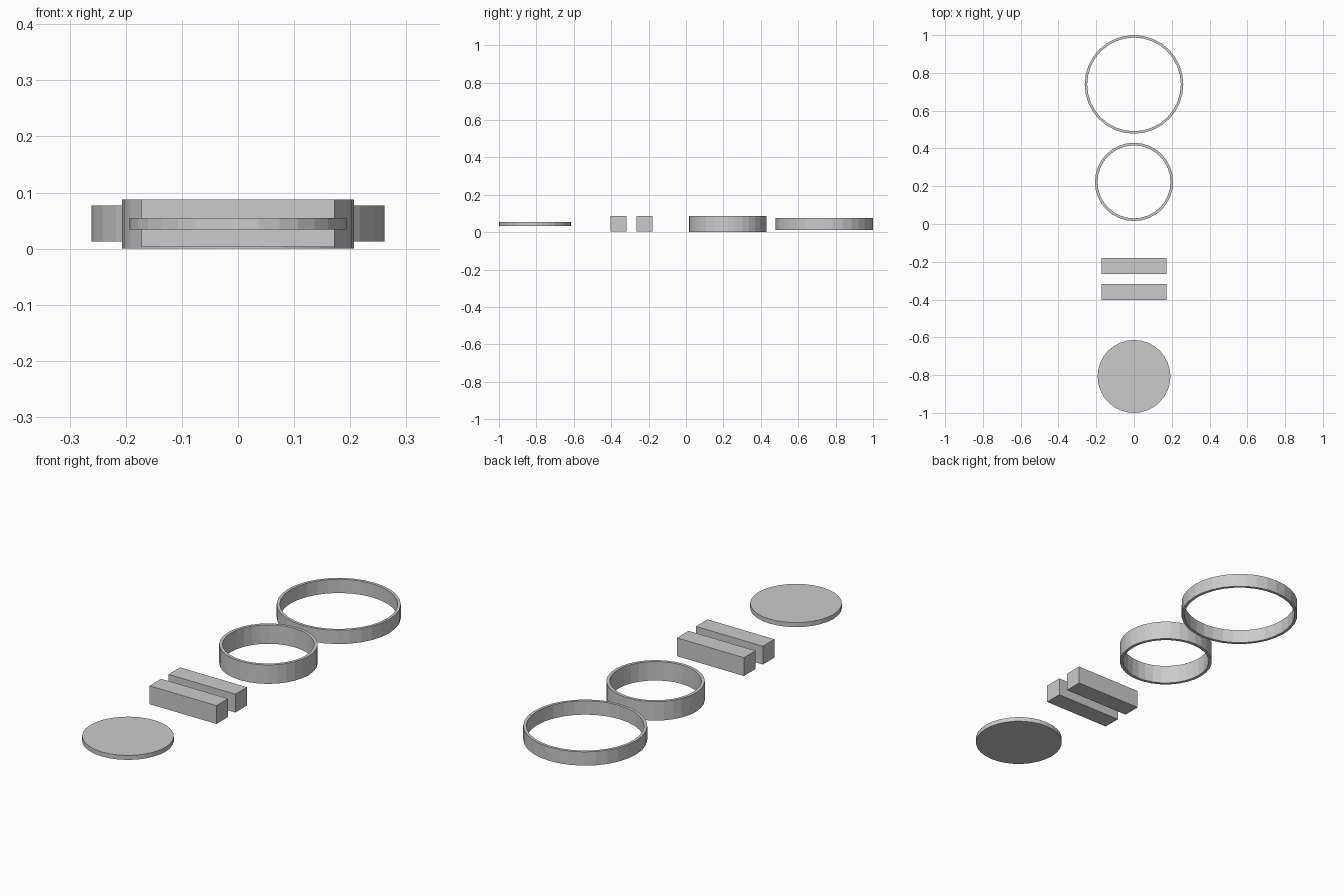
import bpy, bmesh, math

if "Cube" in bpy.data.objects:
    bpy.data.objects.remove(bpy.data.objects["Cube"])


def make_object(name, bm, location):
    bmesh.ops.recalc_face_normals(bm, faces=bm.faces)
    mesh = bpy.data.meshes.new(name)
    bm.to_mesh(mesh)
    bm.free()
    obj = bpy.data.objects.new(name, mesh)
    obj.location = location
    bpy.context.collection.objects.link(obj)
    return obj


def ring(name, y, outer, inner, z0, z1, sides=32):
    bm = bmesh.new()
    profile = [(outer, z0), (outer, z1), (inner, z1), (inner, z0)]
    loops = []
    for i in range(sides):
        a = math.tau * i / sides
        loops.append([bm.verts.new((r * math.cos(a), r * math.sin(a), z))
                      for r, z in profile])
    for i in range(sides):
        a, b = loops[i], loops[(i + 1) % sides]
        for j in range(4):
            k = (j + 1) % 4
            bm.faces.new((a[j], b[j], b[k], a[k]))
    return make_object(name, bm, (0, y, 0))


def block(name, y, size, z):
    bm = bmesh.new()
    bmesh.ops.create_cube(bm, size=1)
    bmesh.ops.scale(bm, vec=size, verts=bm.verts)
    return make_object(name, bm, (0, y, z))


def disc(name, y, radius, z0, z1, sides=32):
    bm = bmesh.new()
    bmesh.ops.create_cone(bm, cap_ends=True, segments=sides, radius1=radius,
                          radius2=radius, depth=z1 - z0)
    return make_object(name, bm, (0, y, (z0 + z1) / 2))


# Two open bands
ring("large_ring", 0.739, 0.261, 0.248, 0.013, 0.077)
ring("small_ring", 0.223, 0.207, 0.193, 0.0, 0.088)

# Pair of square bars
for name, y in (("back_bar", -0.222), ("front_bar", -0.361)):
    block(name, y, (0.344, 0.085, 0.085), 0.0455)

# Flat round plate
disc("round_plate", -0.807, 0.193, 0.034, 0.055)
